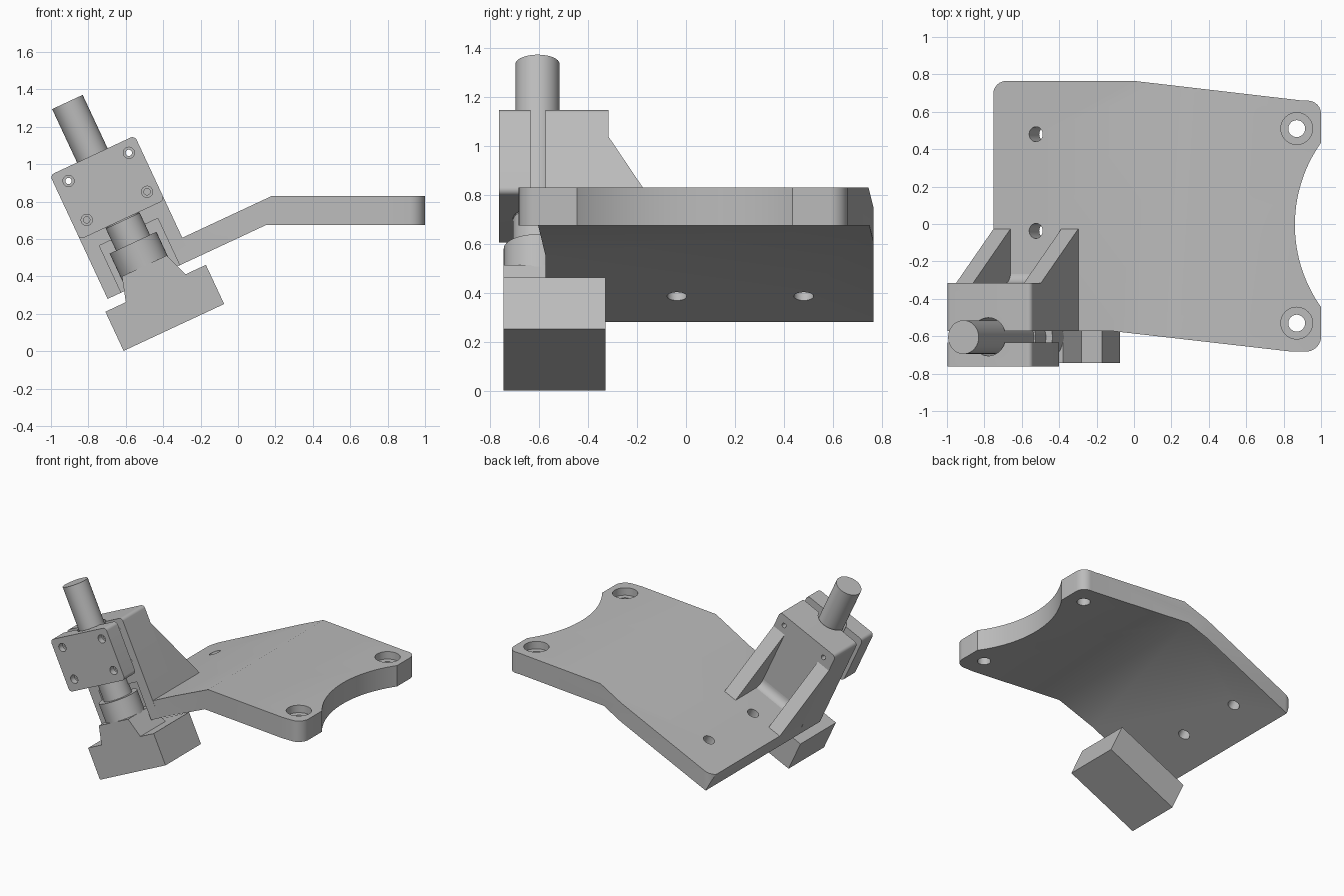
import bpy, bmesh, math
from mathutils import Matrix, Vector

if "Cube" in bpy.data.objects:
    bpy.data.objects.remove(bpy.data.objects["Cube"])

grey = bpy.data.materials.new("machined_grey")
grey.use_nodes = True
GREY = (0.5, 0.5, 0.5, 1)
grey.diffuse_color = GREY
grey.node_tree.nodes["Principled BSDF"].inputs["Base Color"].default_value = GREY

# Tilted frame: u runs up the slope, v is square to it, y stays as it is
ANGLE = math.radians(25)
TILT = Matrix.Translation((-0.697, 0, 0.28)) @ Matrix.Rotation(-ANGLE, 4, "Y")
FLAT = Matrix.Identity(4)
PLACE = {"x": lambda a, b, t: (t, a, b),
         "y": lambda a, b, t: (a, t, b),
         "z": lambda a, b, t: (a, b, t)}


def rounded(points, steps=8):
    """Outline of (a, b) or (a, b, radius) corners with the radii filleted."""
    out = []
    for i, p in enumerate(points):
        here = Vector(p[:2])
        if len(p) < 3:
            out.append(here)
            continue
        before = (Vector(points[i - 1][:2]) - here).normalized()
        after = (Vector(points[(i + 1) % len(points)][:2]) - here).normalized()
        half = before.angle(after) / 2
        centre = here + (before + after).normalized() * p[2] / math.sin(half)
        start = here + before * p[2] / math.tan(half) - centre
        end = here + after * p[2] / math.tan(half) - centre
        for k in range(steps + 1):
            out.append(centre + start.lerp(end, k / steps).normalized() * p[2])
    return out


def circle(a, b, r, sides=48):
    return [(a + r * math.cos(i * math.tau / sides), b + r * math.sin(i * math.tau / sides))
            for i in range(sides)]


def rect(a0, a1, b0, b1):
    return [(a0, b0), (a1, b0), (a1, b1), (a0, b1)]


def prism(name, outline, lo, hi, axis, frame=TILT, top=None):
    """Outline carried along an axis, to a second outline if one is given."""
    bm = bmesh.new()
    place = PLACE[axis]
    rings = [[bm.verts.new(frame @ Vector(place(p[0], p[1], t))) for p in pts]
             for pts, t in ((outline, lo), (top or outline, hi))]
    bm.faces.new(rings[0])
    bm.faces.new(rings[1])
    n = len(outline)
    for i in range(n):
        j = (i + 1) % n
        bm.faces.new((rings[0][i], rings[0][j], rings[1][j], rings[1][i]))
    bmesh.ops.recalc_face_normals(bm, faces=bm.faces)
    mesh = bpy.data.meshes.new(name)
    bm.to_mesh(mesh)
    bm.free()
    mesh.materials.append(grey)
    obj = bpy.data.objects.new(name, mesh)
    bpy.context.collection.objects.link(obj)
    return obj


def activate(obj):
    bpy.ops.object.select_all(action="DESELECT")
    obj.select_set(True)
    bpy.context.view_layer.objects.active = obj


def combine(obj, others, operation="DIFFERENCE"):
    for other in others:
        mod = obj.modifiers.new(operation.title(), "BOOLEAN")
        mod.operation, mod.object, mod.solver = operation, other, "EXACT"
        activate(obj)
        bpy.ops.object.modifier_apply(modifier=mod.name)
        bpy.data.objects.remove(other)


def smooth(obj):
    activate(obj)
    bpy.ops.object.shade_smooth_by_angle(angle=math.radians(30))


# Bent base plate: side profile trimmed by its plan outline
profile = [(-0.697, 0.28), (0.15, 0.675), (1.1, 0.675),
           (1.1, 0.83), (0.18, 0.83), (-0.75, 0.396)]
plate = prism("base_plate", profile, -0.9, 0.9, "y", FLAT)
plan = rounded([(-0.76, -0.572), (-0.12, -0.572), (0.84, -0.682), (1, -0.682, 0.08),
                (1, 0.658, 0.07), (0.9, 0.66), (0, 0.765), (-0.752, 0.765, 0.07)])
combine(plate, [prism("plan_cutter", plan, 0, 1, "z", FLAT)], "INTERSECT")
combine(plate, [prism("arc_cutter", circle(1.62, -0.005, 0.76, 128), 0, 1, "z", FLAT)])
for y in (0.51, -0.53):
    combine(plate, [prism("bore_cutter", circle(0.87, y, 0.045), 0, 1, "z", FLAT),
                    prism("counterbore_cutter", circle(0.87, y, 0.085), 0.775, 1, "z", FLAT)])
for y in (0.48, -0.037):
    combine(plate, [prism("hole_cutter", circle(0.25, y, 0.04), -0.2, 0.3, "z")])

# Upright bracket with a pocket for the collar and half of the rod bore
WIDTH, TOP = 0.5, 0.73
bracket = prism("bracket", rounded([(0, 0), (WIDTH, 0.08), (WIDTH, TOP, 0.025), (0, TOP, 0.025)]),
                -0.573, -0.315, "y")
pocket = rect(0.08, 0.425, -0.1, 0.277)
for part in (bracket, plate):
    combine(part, [prism("pocket_cutter", pocket, -0.7, -0.44, "y")])

# Front clamp plate
clamp = prism("clamp_plate", rounded([(0, 0.35, 0.025), (WIDTH, 0.35, 0.025),
                                      (WIDTH, TOP, 0.025), (0, TOP, 0.025)]),
              -0.763, -0.634, "y")
for part in (bracket, clamp):
    combine(part, [prism("rod_bore_cutter", circle(0.25, -0.603, 0.102), 0.2, 1, "z")])
    for u in (0.077, 0.433):
        for v in (0.43, 0.66):
            combine(part, [prism("screw_cutter", circle(u, v, 0.017, 24), -0.9, -0.2, "y")])
for u in (0.077, 0.433):
    for v in (0.43, 0.66):
        combine(clamp, [prism("head_cutter", circle(u, v, 0.03, 24), -0.9, -0.72, "y")])

# Gussets behind the bracket, with a fillet between them
for side, u in (("right", 0), ("left", WIDTH - 0.1)):
    prism(side + "_gusset", [(-0.32, 0.1), (-0.025, 0.1), (-0.025, 0.126), (-0.315, 0.6), (-0.32, 0.6)],
          u, u + 0.1, "x")
R = 0.06
arc = [(R - 0.315 - R * math.sin(a), 0.126 + R - R * math.cos(a))
       for a in [i * math.pi / 16 for i in range(9)]]
fillet = prism("bracket_fillet", [(-0.32, 0.12), (R - 0.315, 0.12)] + arc, 0.1, WIDTH - 0.1, "x")

# Rod and collar
rod = prism("rod", circle(0.25, -0.605, 0.09), 0.2, 1.045, "z")
collar = prism("collar", circle(0.25, -0.605, 0.138), 0.0, 0.215, "z")
neck_ring = prism("neck_ring", circle(0.25, -0.605, 0.1), 0.21, 0.345, "z")

# Foot block and its tapered neck
prism("foot_block", rect(-0.04, 0.553, -0.743, -0.328), -0.288, -0.057, "z")
prism("foot_neck", rect(0.08, 0.434, -0.743, -0.45), -0.06, 0.077, "z",
      top=rect(0.12, 0.385, -0.743, -0.47))

for obj in (plate, bracket, clamp, fillet, rod, collar, neck_ring):
    smooth(obj)
